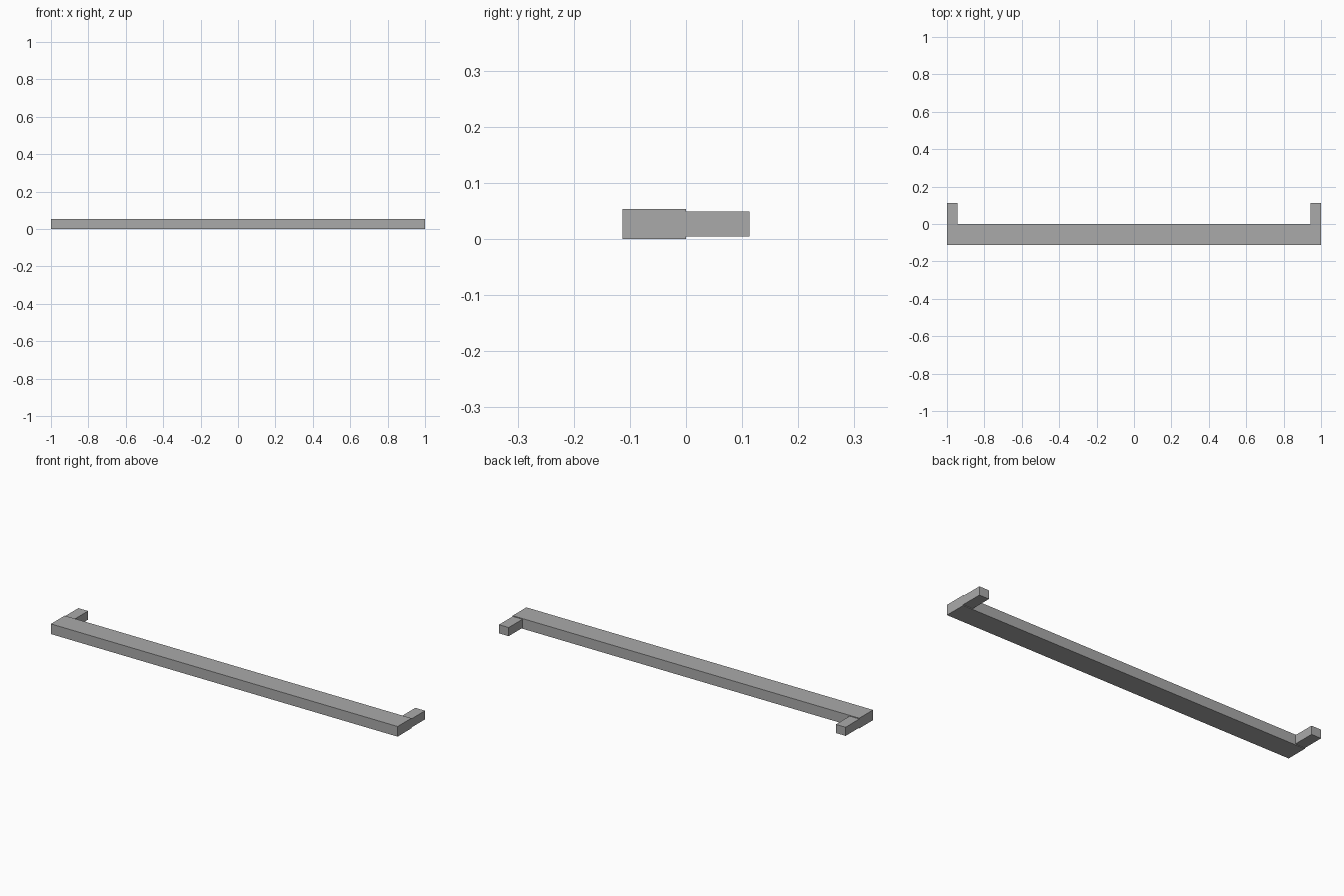
import bpy
from mathutils import Vector

cube = bpy.data.objects.get("Cube")
if cube:
    bpy.data.objects.remove(cube, do_unlink=True)

# One plain grey for the whole handle
grey = bpy.data.materials.new("grey")
grey.use_nodes = True
grey.diffuse_color = (0.4, 0.4, 0.4, 1)
grey.node_tree.nodes["Principled BSDF"].inputs["Base Color"].default_value = grey.diffuse_color


def box(name, low, high):
    """Flat-sided box between two opposite corners."""
    low, high = Vector(low), Vector(high)
    bpy.ops.mesh.primitive_cube_add(size=1, location=(low + high) / 2)
    obj = bpy.context.object
    obj.name = name
    obj.scale = high - low
    bpy.ops.object.transform_apply(location=False, rotation=False, scale=True)
    obj.data.materials.append(grey)
    return obj


# Long front bar
box("grip_bar", (-1, -0.113, 0), (1, 0, 0.053))

# Slightly thinner mounting post behind each end
for side, sign in (("left", 1), ("right", -1)):
    inner, outer = sorted((sign * 0.944, sign * 1.0))
    box(side + "_post", (inner, 0, 0.004), (outer, 0.113, 0.049))
